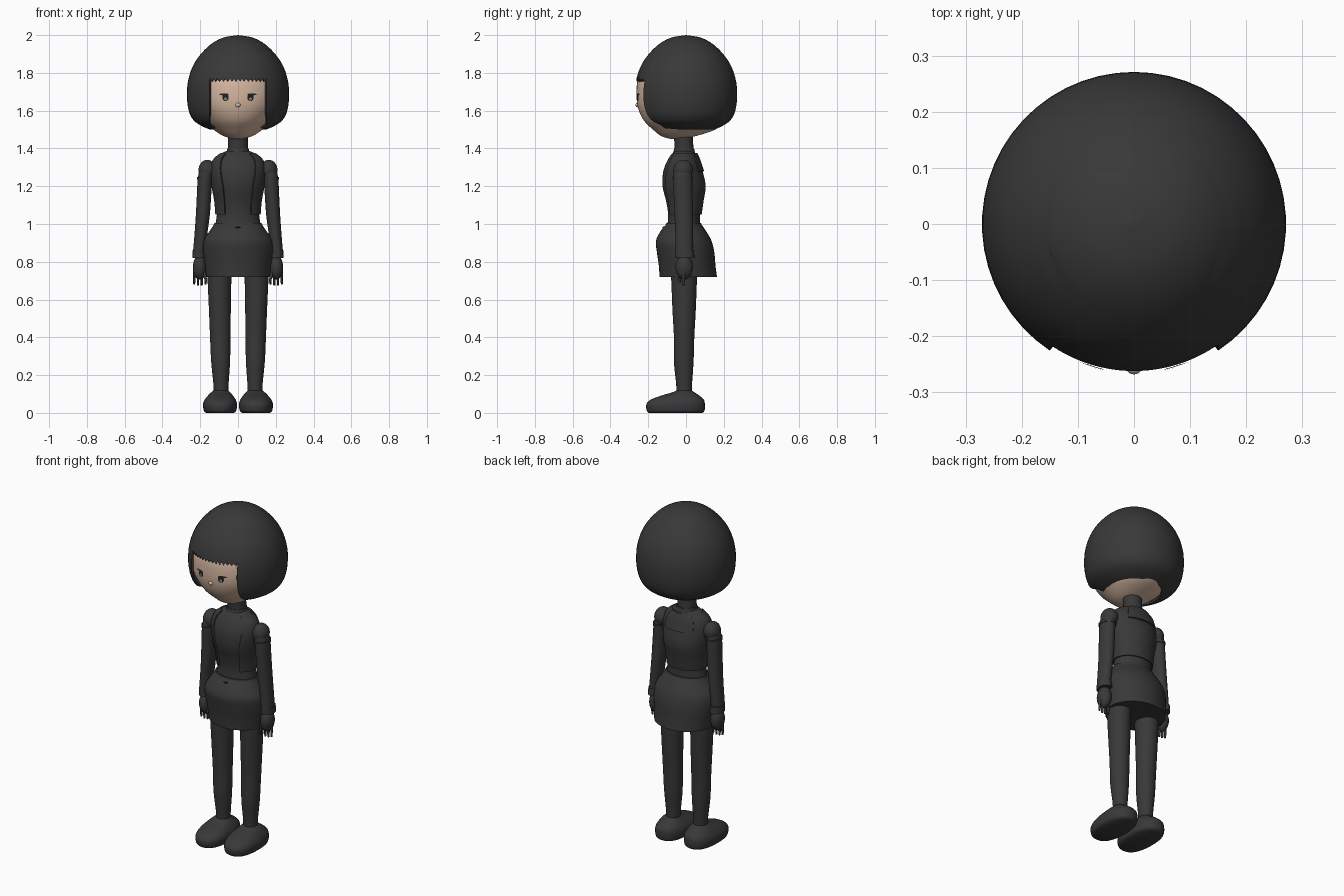
import bpy, bmesh, math
from mathutils import Vector

if "Cube" in bpy.data.objects:
    bpy.data.objects.remove(bpy.data.objects["Cube"])


def material(name, r, g, b):
    mat = bpy.data.materials.new(name)
    mat.use_nodes = True
    mat.diffuse_color = (r, g, b, 1)
    mat.node_tree.nodes["Principled BSDF"].inputs["Base Color"].default_value = (r, g, b, 1)
    return mat


CLOTH = material("charcoal", .04, .04, .04)
SKIN = material("warm skin", .68, .48, .36)
EYE = material("eye black", .015, .015, .015)
GLINT = material("eye grey", .2, .2, .2)


def smooth_rows(points, steps=5):
    """Catmull-Rom interpolation through rows of numbers."""
    pts = [Vector(p) for p in points]
    rows = []
    for i in range(len(pts) - 1):
        a, b, c, d = pts[max(i - 1, 0)], pts[i], pts[i + 1], pts[min(i + 2, len(pts) - 1)]
        for k in range(steps):
            t = k / steps
            rows.append((b * 2 + (c - a) * t + (a * 2 - b * 5 + c * 4 - d) * t ** 2
                         + (b * 3 - a - c * 3 + d) * t ** 3) / 2)
    return rows + [pts[-1]]


def finish(name, bm, mat, mirror=False, thickness=0, angle=40):
    """Turn a bmesh into a shaded object, optionally a shell or a mirrored pair."""
    bmesh.ops.remove_doubles(bm, verts=bm.verts, dist=.0002)
    bmesh.ops.recalc_face_normals(bm, faces=bm.faces)
    mesh = bpy.data.meshes.new(name)
    bm.to_mesh(mesh)
    bm.free()
    mesh.materials.append(mat)
    obj = bpy.data.objects.new(name, mesh)
    bpy.context.collection.objects.link(obj)
    bpy.ops.object.select_all(action="DESELECT")
    obj.select_set(True)
    bpy.context.view_layer.objects.active = obj
    if thickness:
        shell = obj.modifiers.new("Shell", "SOLIDIFY")
        shell.thickness, shell.offset = thickness, -1
        bpy.ops.object.modifier_apply(modifier="Shell")
    if mirror:
        obj.modifiers.new("Mirror", "MIRROR")
    bpy.ops.object.shade_smooth_by_angle(angle=math.radians(angle))
    return obj


def loft(name, mat, sections, gap=None, power=1, n=36, steps=5, **options):
    """Skin stacked ellipses (z, centre x, centre y, radius x, radius y).
    gap(z) leaves a front opening of that half angle."""
    bm = bmesh.new()
    rings = []
    for z, cx, cy, rx, ry in smooth_rows(sections, steps):
        g = gap(z) if gap else 0
        ring = []
        for i in range(n + 1 if gap else n):
            a = g + (math.tau - 2 * g) * i / n
            s, c = math.sin(a), math.cos(a)
            ring.append(bm.verts.new((cx + rx * math.copysign(abs(s) ** power, s),
                                      cy - ry * math.copysign(abs(c) ** power, c), z)))
        rings.append(ring)
    for low, high in zip(rings, rings[1:]):
        for i in range(n):
            j = (i + 1) % len(low)
            bm.faces.new((low[i], low[j], high[j], high[i]))
    if not gap:
        bm.faces.new(rings[0])
        bm.faces.new(rings[-1])
    return finish(name, bm, mat, **options)


def ball(name, mat, centre, radii, **options):
    bm = bmesh.new()
    bmesh.ops.create_uvsphere(bm, u_segments=24, v_segments=14, radius=1)
    bmesh.ops.scale(bm, vec=radii, verts=bm.verts)
    bmesh.ops.translate(bm, vec=centre, verts=bm.verts)
    return finish(name, bm, mat, **options)


# Head and nose
head_shape = [(1.45, 0, -.05, .02, .03), (1.465, 0, -.04, .075, .09), (1.5, 0, -.01, .13, .165),
              (1.55, 0, -.01, .18, .215), (1.62, 0, -.01, .23, .245), (1.7, 0, -.008, .25, .254),
              (1.78, 0, 0, .24, .25), (1.88, 0, 0, .19, .19), (1.96, 0, 0, .08, .08)]
loft("head", SKIN, head_shape, n=56, angle=60)
ball("nose", SKIN, (0, -.256, 1.63), (.014, .012, .012))

# Bob hair: a round shell with a face opening and a jagged fringe
hair_rows = smooth_rows([(2, 0), (1.985, .083), (1.94, .158), (1.86, .226), (1.77, .262),
                         (1.68, .271), (1.6, .261), (1.55, .236), (1.52, .195), (1.5, .15)])
fringe_row, front, side = 20, 28, 44
bm = bmesh.new()
rings = []
for k, (z, r) in enumerate(hair_rows):
    edge = math.asin(min(.15 / max(r, .2), .95)) if r > .16 else 1.25
    angles = [edge * (2 * i / front - 1) for i in range(front)]
    angles += [edge + (math.tau - 2 * edge) * i / side for i in range(side)]
    ring = []
    for i, a in enumerate(angles):
        drop = .016 * (i % 2) if k == fringe_row and i < front else 0
        ring.append(bm.verts.new((r * math.sin(a), -r * math.cos(a), z - drop)))
    rings.append(ring)
for k in range(len(rings) - 1):
    for i in range(front + side):
        if k < fringe_row or i >= front:
            j = (i + 1) % (front + side)
            bm.faces.new((rings[k][i], rings[k][j], rings[k + 1][j], rings[k + 1][i]))
for v in [v for v in bm.verts if not v.link_faces]:
    bm.verts.remove(v)
finish("bob_hair", bm, CLOTH, thickness=.01, angle=50)


# Painted eyes, laid on the curve of the face
def face_plate(name, mat, cx, cz, rx, rz, lift, sides=16):
    bm = bmesh.new()
    verts = []
    for i in range(sides):
        a = math.tau * i / sides
        x, z = cx + rx * math.cos(a), cz + rz * math.sin(a)
        verts.append(bm.verts.new((x, -.008 - .254 * math.sqrt(1 - (x / .25) ** 2) - lift, z)))
    bm.faces.new(verts)
    finish(name, bm, mat, mirror=True)


face_plate("eye", EYE, .066, 1.67, .017, .02, .003)
face_plate("eyelash", EYE, .074, 1.686, .025, .005, .0035)
face_plate("eye_glint", GLINT, .066, 1.662, .008, .008, .005)

# Neck and high collar
loft("neck", CLOTH, [(1.34, 0, -.01, .06, .055), (1.4, 0, -.01, .053, .05), (1.47, 0, -.015, .053, .05)])
loft("collar", CLOTH, [(1.36, 0, -.01, .068, .062), (1.385, 0, -.01, .06, .056), (1.4, 0, -.01, .056, .053)])

# Torso
torso = [(.97, 0, -.012, .125, .088), (1.05, 0, -.01, .112, .085), (1.12, 0, -.01, .118, .095),
         (1.2, 0, -.014, .132, .11), (1.28, 0, -.02, .14, .1), (1.34, 0, -.018, .125, .078),
         (1.375, 0, -.014, .085, .058), (1.39, 0, -.01, .05, .045)]
loft("torso", CLOTH, torso)

# Open waistcoat with a front gap, plus a yoke across the back
waistcoat = [(z, x, y, rx + .008, ry + .008) for z, x, y, rx, ry in torso[1:-1]]
loft("waistcoat", CLOTH, waistcoat, gap=lambda z: .62 + max(0, z - 1.2) * .8, thickness=.012)
yoke = [(z, x, y + .004, rx + .01, ry + .012) for z, x, y, rx, ry in torso[4:-1]]
loft("back_yoke", CLOTH, yoke, gap=lambda z: 2.45, n=12, thickness=.012)

# Skirt, belt and buckle
loft("skirt", CLOTH, [(.72, 0, .012, .172, .152), (.78, 0, .006, .18, .15), (.85, 0, -.002, .188, .152),
                      (.91, 0, -.012, .184, .147), (.96, 0, -.014, .152, .122),
                      (1, 0, -.012, .125, .092)], n=48)
loft("belt", CLOTH, [(.985, 0, -.012, .135, .099), (1.005, 0, -.012, .125, .092)], steps=1)
ball("buckle", EYE, (0, -.116, .982), (.016, .008, .005))

# Legs and rounded shoes
loft("leg", CLOTH, [(.08, .09, -.01, .038, .04), (.15, .09, -.01, .04, .042), (.27, .092, -.012, .05, .052),
                    (.4, .094, -.01, .054, .054), (.55, .096, -.01, .058, .062),
                    (.7, .098, -.01, .063, .068), (.8, .095, -.01, .07, .075)], mirror=True)
loft("shoe", CLOTH, [(0, .095, -.055, .074, .142), (.012, .095, -.055, .086, .153),
                     (.045, .095, -.055, .09, .155), (.07, .094, -.046, .082, .14),
                     (.092, .093, -.03, .066, .1), (.107, .092, -.015, .052, .062),
                     (.118, .09, -.01, .04, .042)], power=.85, mirror=True)

# Sleeves, shoulders and cuffs
loft("sleeve", CLOTH, [(.83, .208, -.01, .032, .045), (.95, .196, -.01, .034, .047),
                       (1.05, .186, -.012, .037, .049), (1.15, .18, -.015, .038, .05),
                       (1.24, .174, -.017, .039, .05), (1.3, .165, -.017, .036, .044)], mirror=True)
ball("shoulder", CLOTH, (.163, -.015, 1.285), (.046, .052, .055), mirror=True)
loft("shoulder_seam", CLOTH, [(1.235, .174, -.017, .043, .054), (1.25, .173, -.017, .044, .055)],
     steps=1, mirror=True)
loft("cuff", CLOTH, [(.82, .205, -.005, .037, .05), (.86, .207, -.006, .033, .047)], steps=1, mirror=True)

# Hands and slim fingers
ball("hand", CLOTH, (.203, -.01, .77), (.036, .046, .065), mirror=True)
for i in range(4):
    x = .172 + i * .02
    tip = .672 + abs(i - 1.5) * .006
    loft("finger_%d" % (i + 1), CLOTH, [(tip, x, -.015, .003, .003), (tip + .006, x, -.015, .006, .007),
                                        (.75, x, -.012, .007, .01)], n=10, mirror=True)
loft("thumb", CLOTH, [(.69, .17, -.035, .003, .003), (.7, .17, -.034, .007, .007),
                      (.77, .185, -.03, .01, .01)], n=10, mirror=True)
